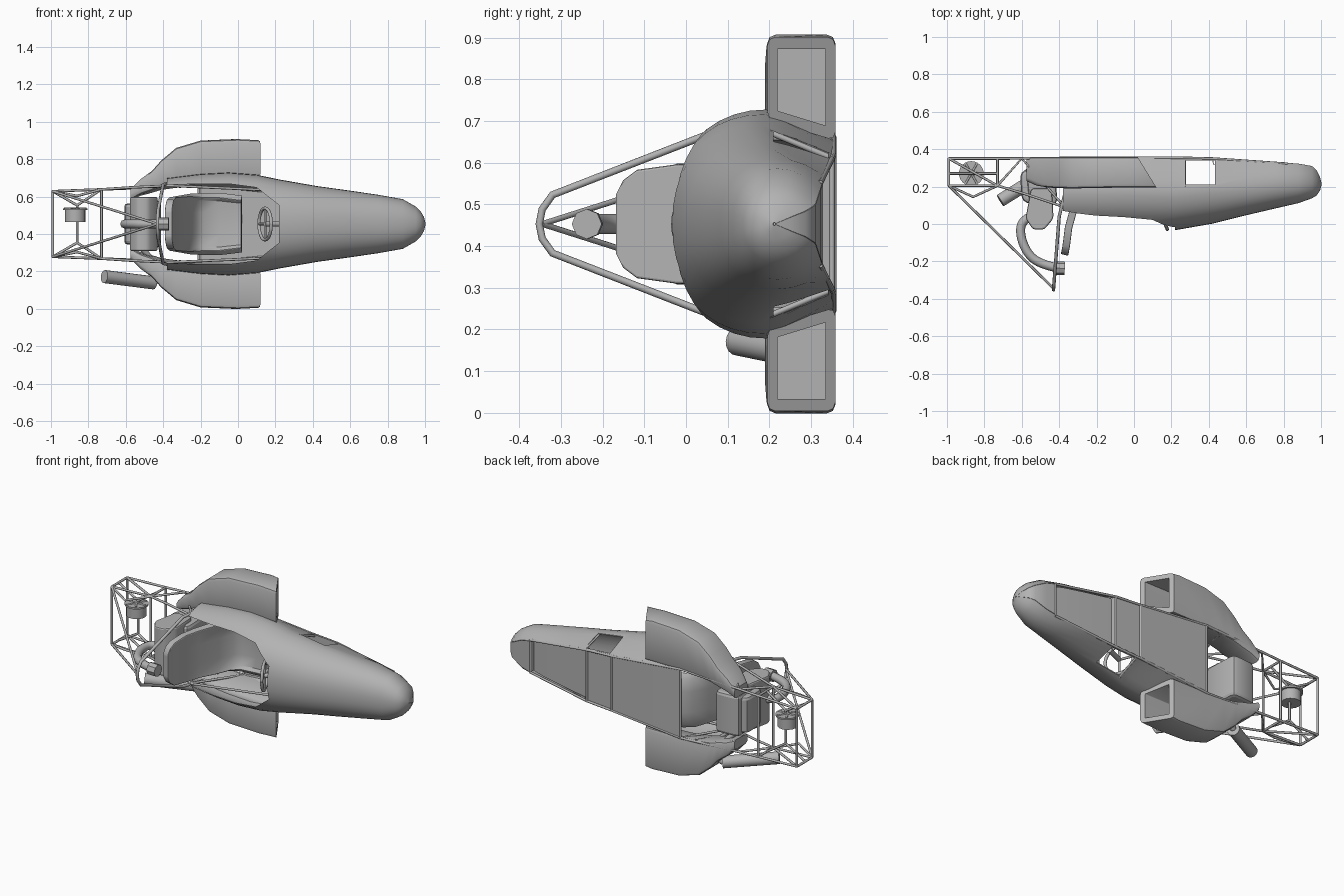
import bpy, bmesh, math
from mathutils import Vector

if "Cube" in bpy.data.objects:
    bpy.data.objects.remove(bpy.data.objects["Cube"])

MID = 0.453  # height of the mirror plane; the chassis lies on its side

grey = bpy.data.materials.new("plain grey")
grey.use_nodes = True
grey.diffuse_color = (0.45, 0.45, 0.45, 1)
grey.node_tree.nodes["Principled BSDF"].inputs["Base Color"].default_value = (0.45, 0.45, 0.45, 1)


def P(x, y, w=0.0):
    return Vector((x, y, MID + w))


def shade(ob, angle=35):
    activate(ob)
    bpy.ops.object.shade_smooth_by_angle(angle=math.radians(angle))


def add(name, bm, angle=35):
    bmesh.ops.recalc_face_normals(bm, faces=bm.faces)
    me = bpy.data.meshes.new(name)
    bm.to_mesh(me)
    bm.free()
    ob = bpy.data.objects.new(name, me)
    bpy.context.collection.objects.link(ob)
    me.materials.append(grey)
    shade(ob, angle)
    return ob


def activate(ob):
    bpy.ops.object.select_all(action='DESELECT')
    ob.select_set(True)
    bpy.context.view_layer.objects.active = ob


def apply(ob, kind, **props):
    m = ob.modifiers.new(kind, kind)
    for k, v in props.items():
        setattr(m, k, v)
    activate(ob)
    bpy.ops.object.modifier_apply(modifier=m.name)
    shade(ob)


def loft(rings, closed=True, caps=True):
    """Skin a list of point rings; returns the mesh and its first cap."""
    bm = bmesh.new()
    rows = [[bm.verts.new(p) for p in r] for r in rings]
    n = len(rows[0])
    for a, b in zip(rows, rows[1:]):
        for i in range(n if closed else n - 1):
            j = (i + 1) % n
            bm.faces.new((a[i], a[j], b[j], b[i]))
    first = None
    if caps:
        first = bm.faces.new(rows[0])
        bm.faces.new(rows[-1][::-1])
    return bm, first


def prism(outline, y0, y1):
    return loft([[P(x, y, w) for x, w in outline] for y in (y0, y1)])[0]


def cut(ob, bm):
    cutter = add("cutter", bm)
    cutter.hide_render = True
    apply(ob, 'BOOLEAN', operation='DIFFERENCE', solver='EXACT', object=cutter)
    bpy.data.objects.remove(cutter)


def tubes(name, paths, radius, smooth=False):
    cu = bpy.data.curves.new(name, 'CURVE')
    cu.dimensions = '3D'
    cu.bevel_depth, cu.bevel_resolution, cu.use_fill_caps = radius, 2, True
    for path in paths:
        sp = cu.splines.new('NURBS' if smooth else 'POLY')
        sp.points.add(len(path) - 1)
        for p, q in zip(sp.points, path):
            p.co = (*q, 1)
        if smooth:
            sp.use_endpoint_u, sp.order_u = True, 3
        sp.use_smooth = True
    ob = bpy.data.objects.new(name, cu)
    bpy.context.collection.objects.link(ob)
    cu.materials.append(grey)


def cylinder(name, a, b, r, sides=16):
    bm = bmesh.new()
    d = b - a
    bmesh.ops.create_cone(bm, cap_ends=True, segments=sides, radius1=r, radius2=r, depth=d.length)
    bm.transform(d.to_track_quat('Z', 'Y').to_matrix().to_4x4())
    bmesh.ops.translate(bm, verts=bm.verts, vec=(a + b) / 2)
    add(name, bm)


def rounded(corners, r):
    out = []
    for i, c in enumerate(corners):
        u = (corners[i - 1] - c).normalized()
        v = (corners[(i + 1) % len(corners)] - c).normalized()
        out += [c + u * r, c + (u + v) * r * .29, c + v * r]
    return out


def block(name, profile, half, r=0.03):
    """Rounded side profile extruded across the car, with bevelled rims."""
    ring = rounded([P(x, y) for x, y in profile], r)
    ob = add(name, loft([[p + Vector((0, 0, w)) for p in ring] for w in (-half, half)])[0])
    apply(ob, 'BEVEL', width=r * 0.6, segments=2, limit_method='ANGLE', angle_limit=math.radians(60))


# Body shell stations: x, crown, half width, widest height, floor half width, floor
BODY = [(1.0, .209, .003, .212, .001, .215), (.992, .18, .035, .215, .016, .25),
        (.975, .155, .065, .22, .03, .285), (.95, .14, .09, .22, .045, .308), (.88, .115, .13, .22, .08, .32),
        (.75, .085, .153, .22, .11, .33), (.6, .05, .175, .21, .13, .342),
        (.42, .005, .2, .2, .155, .35), (.22, -.03, .235, .18, .165, .355),
        (.1, -.04, .26, .19, .18, .355), (-.05, -.04, .272, .2, .195, .355),
        (-.2, -.035, .264, .2, .205, .355), (-.38, -.03, .242, .2, .2, .355)]


def arch(x, top, w, ym, wf, yf, n=20):
    """Open section: floor edge, flank, crown, then the other flank."""
    power = 2.2 if x > .7 else 1.15
    flank = [(wf + (w - wf) * (1 - f ** power), ym + f * (yf - ym)) for f in (1, .85, .6, .3)]
    pts = [P(x, y, v) for v, y in flank]
    for i in range(n + 1):
        t = math.pi * i / n
        c, s = math.cos(t), max(math.sin(t), 0)
        pts.append(P(x, ym - (ym - top) * s ** .9, math.copysign(abs(c) ** .9, c) * w))
    return pts + [P(x, y, -v) for v, y in reversed(flank)]


body = add("body_shell", loft([arch(*s) for s in BODY], False, False)[0])
apply(body, 'SOLIDIFY', thickness=.006, offset=0)
side = [(.22, .1), (.1, .195), (-.05, .215), (-.5, .21)]
cut(body, prism(side + [(x, -w) for x, w in reversed(side)], -.3, .13))
cut(body, prism([(.27, -.5), (.44, -.5), (.44, .5), (.27, .5)], .21, .34))


# Floor panels, following the lower edge of the shell
def floor_at(x):
    for a, b in zip(BODY, BODY[1:]):
        if a[0] >= x >= b[0]:
            t = (a[0] - x) / (a[0] - b[0])
            return a[4] + (b[4] - a[4]) * t, a[5] + (b[5] - a[5]) * t


def panel(name, stations):
    rows = []
    for x, lift in stations:
        w, y = floor_at(x)
        rows.append([P(x, y - lift, -w), P(x, y - lift, w)])
    apply(add(name, loft(rows, False, False)[0]), 'SOLIDIFY', thickness=.005, offset=0)


panel("nose_underside", [(x, 0) for x in (1, .992, .975, .95, .88, .82)])
panel("nose_recess_panel", [(.82, 0), (.815, .03), (.75, .03), (.6, .03), (.425, .03), (.42, .003)])
panel("pedal_floor", [(.42, .006), (.25, .006)])
panel("main_floor", [(x, 0) for x in (.25, .1, -.05, -.21)])

# Sidepods: x, outer half width, inner half width at top and floor, top height
POD = [(.12, .448, .25, .2, .195), (0, .454, .25, .2, .195), (-.2, .446, .24, .2, .193),
       (-.33, .407, .22, .19, .19), (-.41, .34, .2, .18, .192), (-.46, .284, .18, .165, .195),
       (-.52, .24, .16, .15, .205), (-.575, .185, .13, .125, .23)]
for s, label in ((1, "left"), (-1, "right")):
    rings = []
    for i, (x, wo, wt, wf, top) in enumerate(POD):
        rake = .1 if i == 0 else .02 if i == 1 else 0
        rings.append(rounded([P(x, top, s * wt), P(x, top, s * wo),
                              P(x - rake, .358, s * wo), P(x - rake, .358, s * wf)], .02))
    bm, mouth = loft(rings)
    bmesh.ops.recalc_face_normals(bm, faces=bm.faces)
    bmesh.ops.inset_region(bm, faces=[mouth], thickness=.028, use_even_offset=True)
    new = bmesh.ops.extrude_face_region(bm, geom=[mouth])["geom"]
    for v in new:
        if isinstance(v, bmesh.types.BMVert):
            v.co.x = -.1
    bmesh.ops.delete(bm, geom=[mouth], context='FACES')
    add(label + "_sidepod", bm, 40)

# Seat: reclined back with a tall rounded top, low bolsters and a flat base
back = [(-.372, -.165, .07), (-.368, -.148, .105), (-.362, -.115, .13), (-.35, -.02, .143),
        (-.325, .07, .146), (-.28, .2, .152), (-.24, .29, .155), (-.19, .325, .155),
        (-.1, .335, .155), (.02, .32, .14)]
seat = add("seat", loft([[P(x, y - .03 * k ** 8 * (y > .1), w * k)
                          for k in (-1, -.85, -.4, 0, .4, .85, 1)]
                         for x, y, w in back], False, False)[0], 50)
apply(seat, 'SOLIDIFY', thickness=.04, offset=0)
apply(seat, 'BEVEL', width=.012, segments=2, limit_method='ANGLE', angle_limit=math.radians(60))

# Chassis rails, mirrored across the car
rails, cross = [], []
for s in (1, -1):
    low, top = P(-.99, .35, s * .175), P(-.99, .205, s * .175)
    lowm, topm = P(-.73, .35, s * .185), P(-.73, .205, s * .185)
    hub_arm = P(-.86, .27, s * .1)
    rails += [[P(.82, .322, s * .098), P(.42, .35, s * .155), P(.25, .354, s * .165),
               P(-.21, .354, s * .208), lowm, low],
              [P(.2, .2, s * .18), P(-.37, .09, s * .205), P(-.58, .16, s * .195), topm, top],
              [low, top], [lowm, topm], [low, topm],
              [P(-.43, -.345), top], [P(-.37, .09, s * .205), P(-.6, .35, s * .19), topm],
              [top, P(-.86, .145, s * .15), topm],
              [P(.44, .2, s * .19), P(.44, .345, s * .15)], [P(.27, .2, s * .22), P(.27, .345, s * .16)],
              [P(-.86, .27), hub_arm], [hub_arm, P(-.99, .27, s * .175)], [hub_arm, P(-.73, .27, s * .185)],
              [P(-.21, .354, s * .208), P(-.38, .09, s * .205)]]
for x, y, w in ((-.99, .35, .175), (-.99, .205, .175), (-.73, .35, .185), (-.73, .205, .185),
                (-.21, .354, .208), (.25, .354, .165), (.42, .35, .155), (.82, .322, .098)):
    cross.append([P(x, y, -w), P(x, y, w)])
tubes("chassis_rails", rails, .007)
tubes("cross_members", cross, .007)

# Roll hoop behind the driver
half = [(-.43, -.345, .035), (-.428, -.32, .07), (-.4, .04, .21), (-.36, .2, .222), (-.31, .35, .2)]
tubes("roll_hoop", [[P(x, y, -w) for x, y, w in reversed(half)] + [P(-.43, -.352)]
                    + [P(*h) for h in half]], .009)

# Steering wheel, its three spokes and column
hub, up, out = P(.145, .05), Vector((.39, -.92, 0)), Vector((0, 0, 1))
rim = [hub + (up * math.cos(a) + out * math.sin(a)) * .085
       for a in (2 * math.pi * i / 24 for i in range(25))]
tubes("steering_wheel_rim", [rim], .009)
tubes("steering_wheel_spokes", [[hub, rim[i]] for i in (6, 12, 18)], .007)
cylinder("steering_column", hub, P(.25, .095), .014)

# Engine, cylinder head and intake
block("engine_block", [(-.41, .1), (-.56, .1), (-.58, .32), (-.42, .33)], .125)
block("cylinder_head", [(-.43, .03), (-.48, -.03), (-.54, -.03), (-.58, .03), (-.55, .19), (-.44, .19)], .145, .015)
block("gearbox", [(-.52, .1), (-.6, .12), (-.61, .28), (-.52, .31)], .11)
tubes("intake_pipe", [[P(-.55, .04), P(-.6, .02), P(-.61, -.06), P(-.57, -.16), P(-.5, -.215),
                       P(-.41, -.235)]], .024, True)
cylinder("air_filter", P(-.425, -.235), P(-.37, -.238), .036, 8)

# Exhaust on one side only
tubes("exhaust_pipe", [[P(-.54, .24, -.1), P(-.45, .29, -.2), P(-.4, .32, -.28), P(-.45, .29, -.315)]], .017, True)
cylinder("silencer", P(-.45, .29, -.315), P(-.715, .125, -.281), .035)

# Differential carrier with a spoked sprocket disc
axle = P(-.87, .27)
cylinder("differential", axle + out * .01, axle + out * .08, .055)
cylinder("sprocket_disc", axle + out * .074, axle + out * .084, .066, 24)
tubes("sprocket_spokes", [[axle + out * .083, axle + out * .083 + Vector((math.cos(a), math.sin(a), 0)) * .06]
                          for a in (math.pi * i / 3 for i in range(6))], .006)
